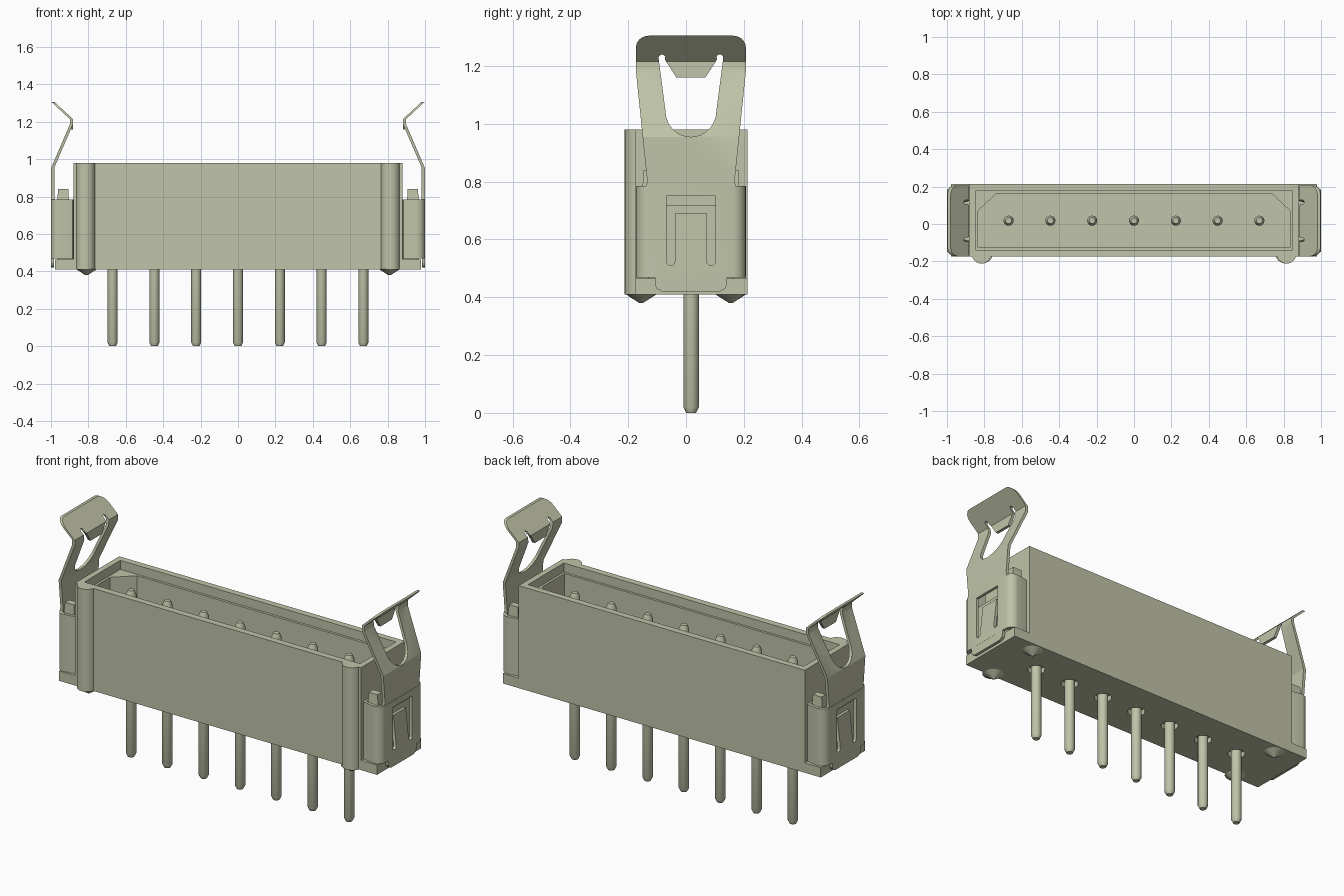
import bpy, bmesh, math
from mathutils import Vector

if "Cube" in bpy.data.objects:
    bpy.data.objects.remove(bpy.data.objects["Cube"], do_unlink=True)

COLOUR = (0.527, 0.552, 0.392, 1)
mat = bpy.data.materials.new("pale olive")
mat.use_nodes = True
mat.diffuse_color = COLOUR
mat.node_tree.nodes["Principled BSDF"].inputs["Base Color"].default_value = COLOUR

YC = 0.017  # middle of the connector in depth


def finish(name, bm):
    bmesh.ops.recalc_face_normals(bm, faces=bm.faces)
    me = bpy.data.meshes.new(name)
    bm.to_mesh(me)
    bm.free()
    me.materials.append(mat)
    ob = bpy.data.objects.new(name, me)
    bpy.context.collection.objects.link(ob)
    return ob


def prism(name, pts, low, high, axis="z"):
    """Extrude an outline of (x, y) along z, or of (y, z) along x."""
    bm = bmesh.new()
    place = (lambda p, h: (p[0], p[1], h)) if axis == "z" else (lambda p, h: (h, p[0], p[1]))
    a = [bm.verts.new(place(p, low)) for p in pts]
    b = [bm.verts.new(place(p, high)) for p in pts]
    bm.faces.new(a)
    bm.faces.new(b)
    for i in range(len(pts)):
        j = (i + 1) % len(pts)
        bm.faces.new((a[i], a[j], b[j], b[i]))
    return finish(name, bm)


def box(name, x0, x1, y0, y1, z0, z1):
    return prism(name, [(x0, y0), (x1, y0), (x1, y1), (x0, y1)], z0, z1)


def lathe(name, profile, x, y, sides=16):
    """Turn a (radius, z) profile around a vertical axis."""
    bm = bmesh.new()
    rings = [[bm.verts.new((x + r * math.cos(2 * math.pi * i / sides),
                            y + r * math.sin(2 * math.pi * i / sides), z))
              for i in range(sides)] for r, z in profile]
    for a, b in zip(rings, rings[1:]):
        for i in range(sides):
            j = (i + 1) % sides
            bm.faces.new((a[i], a[j], b[j], b[i]))
    bm.faces.new(rings[0])
    bm.faces.new(rings[-1])
    return finish(name, bm)


def apply(ob, mod):
    bpy.context.view_layer.objects.active = ob
    bpy.ops.object.modifier_apply(modifier=mod.name)


def cut(ob, cutter):
    mod = ob.modifiers.new("cut", "BOOLEAN")
    mod.solver = "EXACT"
    mod.object = cutter
    apply(ob, mod)
    bpy.data.objects.remove(cutter, do_unlink=True)


def mirror(ob):
    mod = ob.modifiers.new("mirror", "MIRROR")
    mod.use_mirror_merge = False
    apply(ob, mod)


def smooth(ob):
    bpy.ops.object.select_all(action="DESELECT")
    ob.select_set(True)
    bpy.context.view_layer.objects.active = ob
    bpy.ops.object.shade_smooth_by_angle(angle=math.radians(30))


def arc(cx, cy, rx, ry, start, end, n=6):
    return [(cx + rx * math.cos(math.radians(start + (end - start) * i / n)),
             cy + ry * math.sin(math.radians(start + (end - start) * i / n)))
            for i in range(n + 1)]


def both_sides(half):
    """Close a half outline of (offset, z) around the middle depth."""
    return [(YC - d, z) for d, z in half] + [(YC + d, z) for d, z in reversed(half)]


# Housing with an open, corner-chamfered cavity
housing = box("housing", -0.88, 0.88, -0.175, 0.213, 0.41, 0.98)
cut(housing, prism("cavity", [(-0.835, -0.125), (0.835, -0.125), (0.835, 0.07), (0.735, 0.163),
                              (-0.735, 0.163), (-0.835, 0.07)], 0.55, 1.1))
cut(housing, box("cavity_rim", -0.848, 0.848, -0.138, 0.177, 0.93, 1.1))

# Pins, with clearance holes in the housing underside
for i in range(7):
    x = (i - 3) * 0.2235
    cut(housing, lathe("pin_hole", [(0.045, 0.3), (0.045, 0.44)], x, 0.018))
    pin = lathe("pin_%d" % (i + 1), [(0.017, 0), (0.027, 0.02), (0.027, 0.9), (0.016, 0.925)], x, 0.018)
    smooth(pin)

# Rounded ribs on the front and pointed feet below
rib = lathe("front_rib", [(0.052, 0.41), (0.052, 0.98)], 0.815, -0.16, 24)
cut(rib, box("rib_trim", 0.7, 0.9, -0.15, 0, 0.3, 1.1))
mirror(rib)
smooth(rib)
for name, y in (("front_foot", -0.155), ("rear_foot", 0.155)):
    foot = lathe(name, [(0.006, 0.38), (0.056, 0.412)], 0.81, y)
    mirror(foot)
    smooth(foot)

# End ledges, cores and the tapered stubs beside each clip arm
mirror(box("end_ledge", 0.87, 0.978, -0.175, 0.213, 0.41, 0.465))
mirror(box("end_core", 0.87, 0.965, -0.13, 0.165, 0.46, 0.72))
for name, side in (("front_stub", -1), ("rear_stub", 1)):
    y = YC + side * 0.145
    stub = box(name, 0.9, 0.975, y - 0.027, y + 0.027, 0.7, 0.84)
    for v in stub.data.vertices:
        if v.co.z > 0.8:
            v.co.x = 0.934 + (v.co.x - 0.9375) * 0.72
            v.co.y = y + (v.co.y - y) * 0.7
    mirror(stub)

# Clip sleeve: sheet wrapped round the housing end
def wrap(inset):
    d = 0.19 - inset
    half = [(0.872 + inset, d - 0.045), (0.885 + inset / 2, d - 0.012)]
    half += [(px, py) for px, py in arc(0.955, d - 0.045, 0.045 - inset, 0.045, 90, 0)]
    return [(x, YC - y) for x, y in half] + [(x, YC + y) for x, y in reversed(half)]


sleeve = prism("clip_sleeve", wrap(0) + wrap(0.016)[::-1], 0.468, 0.785)
window = ([(YC - 0.085, 0.75)] + arc(YC - 0.07, 0.525, 0.015, 0.015, 180, 360)
          + [(YC - 0.055, 0.69), (YC + 0.055, 0.69)]
          + arc(YC + 0.07, 0.525, 0.015, 0.015, 180, 360) + [(YC + 0.085, 0.75)])
cut(sleeve, prism("window", window, 0.95, 1.1, "x"))
# Lean the latch tongue inwards at its free top edge
for v in sleeve.data.vertices:
    if abs(v.co.z - 0.69) < 0.002 and abs(v.co.y - YC) < 0.06:
        v.co.x -= 0.018
mirror(sleeve)
smooth(sleeve)
skirt = both_sides([(0.125, 0.475), (0.125, 0.445), (0.118, 0.43), (0.1, 0.42)])
mirror(prism("clip_skirt", skirt, 0.984, 0.9995, "x"))

# Clip arm: flat outline with a U-shaped opening and tab, then bent
outline = both_sides([(0.157, 0.775), (0.152, 0.8), (0.152, 0.81), (0.19, 1.18)]
                     + [(-p[0], p[1]) for p in arc(-0.145, 1.265, 0.045, 0.04, 180, 90)])
arm = prism("clip_arm", outline, 0.982, 0.9985, "x")
opening = ([(YC - d, z) for d, z in ((0.05, 1.16), (0.09, 1.222))]
           + arc(YC - 0.1, 1.228, 0.012, 0.012, 20, 180)
           + arc(YC, 1.045, 0.088, 0.09, 180, 360, 16)
           + arc(YC + 0.1, 1.228, 0.012, 0.012, 0, 160)
           + [(YC + d, z) for d, z in ((0.09, 1.222), (0.05, 1.16))])
cut(arm, prism("opening", opening, 0.9, 1.1, "x"))

BENDS = [(0.7, 0), (0.955, 0), (1.185, -0.099), (1.215, -0.099), (1.305, -0.002)]


def bend(z):
    for (z0, x0), (z1, x1) in zip(BENDS, BENDS[1:]):
        if z <= z1:
            return x0 + (x1 - x0) * (z - z0) / (z1 - z0)
    return BENDS[-1][1]


bm = bmesh.new()
bm.from_mesh(arm.data)
for z, _ in BENDS[1:-1]:
    bmesh.ops.bisect_plane(bm, geom=bm.verts[:] + bm.edges[:] + bm.faces[:],
                           plane_co=Vector((0, 0, z)), plane_no=Vector((0, 0, 1)))
for v in bm.verts:
    on_tab = abs(v.co.y - YC) < 0.07 and 1.15 < v.co.z < 1.19
    v.co.x += -0.099 if on_tab else bend(v.co.z)
bmesh.ops.triangulate(bm, faces=[f for f in bm.faces if len(f.verts) > 4])
bm.to_mesh(arm.data)
bm.free()
mirror(arm)
smooth(arm)
